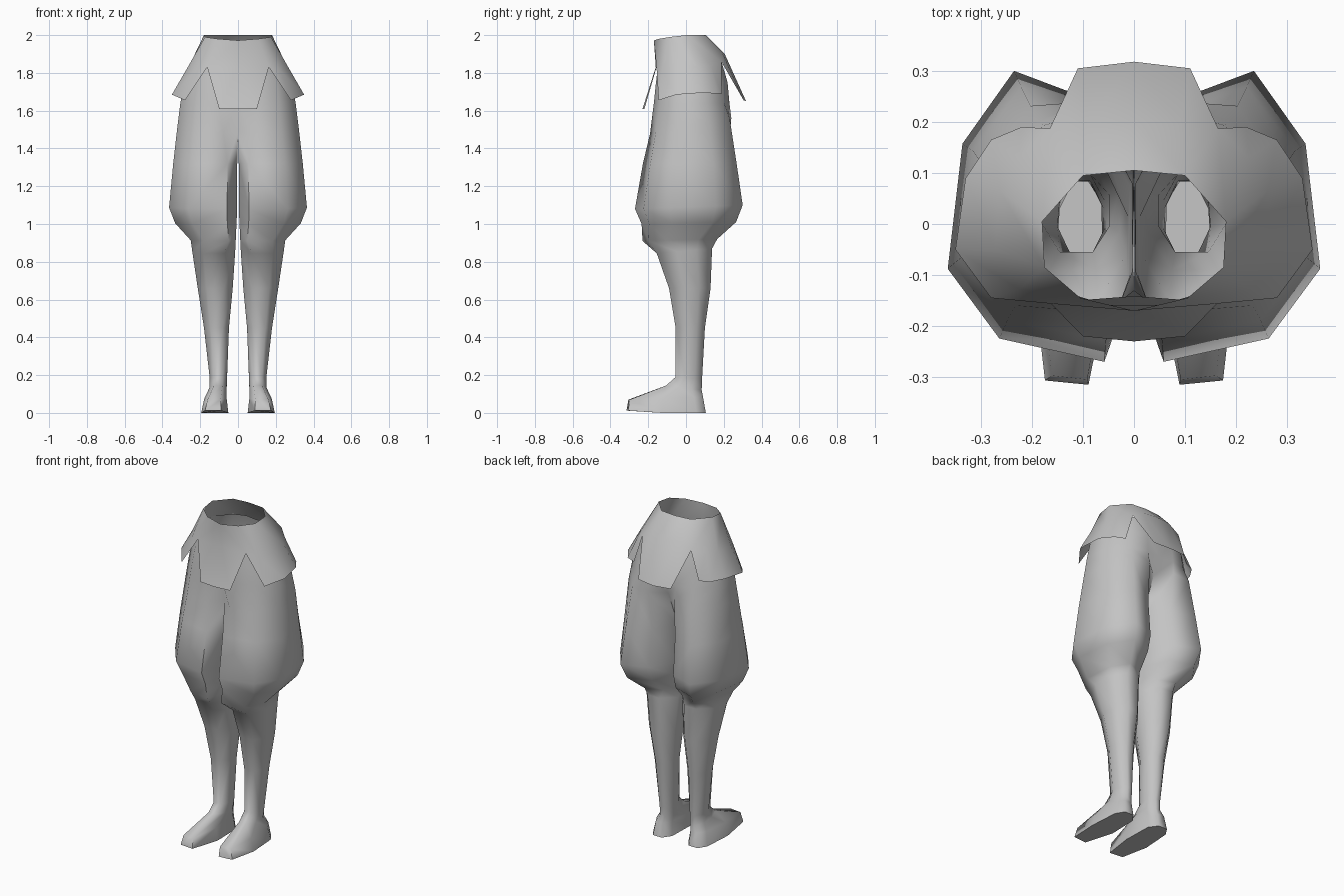
import bpy, bmesh, math

if "Cube" in bpy.data.objects:
    bpy.data.objects.remove(bpy.data.objects["Cube"], do_unlink=True)

grey = bpy.data.materials.new("plain grey")
grey.use_nodes = True
grey.diffuse_color = (0.55, 0.55, 0.55, 1)
grey.node_tree.nodes["Principled BSDF"].inputs["Base Color"].default_value = (0.55, 0.55, 0.55, 1)


def finish(bm, name, angle):
    """Turn the half mesh into a mirrored, smooth shaded object."""
    bmesh.ops.recalc_face_normals(bm, faces=bm.faces)
    mesh = bpy.data.meshes.new(name)
    bm.to_mesh(mesh)
    bm.free()
    mesh.materials.append(grey)
    obj = bpy.data.objects.new(name, mesh)
    bpy.context.collection.objects.link(obj)
    bpy.ops.object.select_all(action="DESELECT")
    obj.select_set(True)
    bpy.context.view_layer.objects.active = obj
    mirror = obj.modifiers.new("Mirror", "MIRROR")
    mirror.merge_threshold = 0.001
    bpy.ops.object.modifier_apply(modifier="Mirror")
    bpy.ops.object.shade_smooth_by_angle(angle=math.radians(angle))
    return obj


# Cross-sections as fractions of a ring's bounding box (x from inside, y from front)
PELVIS = [(0, 0.02), (0.36, 0), (0.72, 0.08), (1, 0.32), (0.95, 0.70), (0.62, 0.93), (0.3, 1), (0, 0.97)]
CROTCH = [(0, 0.14), (0.24, 0), (0.72, 0.07), (1, 0.32), (0.94, 0.73), (0.63, 0.98), (0.27, 1), (0, 0.84)]
LEG = [(0, 0.27), (0.15, 0), (0.72, 0.08), (1, 0.32), (0.92, 0.75), (0.64, 1), (0.22, 0.9), (0, 0.62)]
CALF = [(0, 0.33), (0.25, 0), (0.74, 0), (1, 0.36), (0.95, 0.72), (0.66, 1), (0.3, 1), (0, 0.72)]
FOOT = [(0.02, 0.45), (0.28, 0), (0.86, 0.02), (1, 0.45), (0.92, 0.88), (0.7, 1), (0.3, 1), (0.05, 0.88)]


def ring(bm, shape, x0, x1, y0, y1, z_front, z_back):
    return [bm.verts.new((x0 + u * (x1 - x0), y0 + v * (y1 - y0),
                          z_front + v * (z_back - z_front))) for u, v in shape]


def loft(bm, rings, open_until=0):
    """Bridge rings; the inner face is left out for the first open_until steps."""
    for k, (a, b) in enumerate(zip(rings, rings[1:])):
        for i in range(8):
            if i == 7 and k < open_until:
                continue
            j = (i + 1) % 8
            bm.faces.new((a[i], a[j], b[j], b[i]))


# Breeches: pelvis that splits into two full legs, open at the waist
bm = bmesh.new()
rows = [
    (PELVIS, 0, 0.245, -0.148, 0.185, 1.84, 1.87),
    (PELVIS, 0, 0.285, -0.160, 0.220, 1.74, 1.75),
    (PELVIS, 0, 0.305, -0.170, 0.230, 1.64, 1.64),
    (CROTCH, 0, 0.322, -0.190, 0.240, 1.48, 1.56),
    (LEG, 0.004, 0.343, -0.228, 0.268, 1.32, 1.32),
    (LEG, 0.004, 0.365, -0.270, 0.300, 1.08, 1.10),
    (LEG, 0.008, 0.332, -0.235, 0.265, 1.00, 1.01),
    (LEG, 0.012, 0.250, -0.230, 0.165, 0.91, 0.92),
    # Calves
    (CALF, 0.015, 0.242, -0.155, 0.138, 0.845, 0.87),
    (CALF, 0.028, 0.213, -0.090, 0.130, 0.66, 0.66),
    (CALF, 0.048, 0.180, -0.055, 0.100, 0.45, 0.45),
    (CALF, 0.058, 0.150, -0.055, 0.085, 0.19, 0.18),
    # Feet
    (CALF, 0.060, 0.150, -0.105, 0.083, 0.145, 0.12),
    (FOOT, 0.058, 0.178, -0.305, 0.090, 0.07, 0.085),
    (FOOT, 0.048, 0.195, -0.315, 0.105, 0.008, 0.0),
]
rings = [ring(bm, *r) for r in rows]
loft(bm, rings, open_until=3)
bm.faces.new(rings[-1])
for v in rings[-1]:
    v.co.z = 0.012 if v.co.y < -0.3 else 0.0
finish(bm, "breeches_and_legs", 75)

# Flared hip skirt with front, side and back flaps
bm = bmesh.new()
w = [bm.verts.new(p) for p in [
    (0, -0.17, 1.972), (0.105, -0.145, 1.98), (0.175, -0.085, 1.99),
    (0.18, 0.005, 2), (0.1, 0.095, 2), (0, 0.105, 2)]]
m = [bm.verts.new(p) for p in [
    (0, -0.16, 1.83), (0.163, -0.156, 1.83), (0.225, -0.128, 1.81),
    (0.272, -0.05, 1.82), (0.262, 0.065, 1.83), (0.225, 0.13, 1.84),
    (0.165, 0.187, 1.86), (0.09, 0.195, 1.90), (0, 0.205, 1.90)]]
b = [bm.verts.new(p) for p in [
    (0, -0.23, 1.61), (0.1, -0.22, 1.61), (0.28, -0.145, 1.655),
    (0.35, -0.05, 1.685), (0.33, 0.09, 1.695), (0.28, 0.165, 1.69),
    (0.22, 0.19, 1.69), (0.11, 0.305, 1.655), (0, 0.318, 1.65)]]
waistband = [(w[0], w[1], m[1], m[0]), (w[1], w[2], m[2], m[1]), (w[2], m[3], m[2]),
             (w[2], w[3], m[4], m[3]), (w[3], m[5], m[4]), (w[3], w[4], m[6], m[5]),
             (w[4], m[7], m[6]), (w[4], w[5], m[8], m[7])]
flaps = [(m[0], m[1], b[1], b[0]), (m[1], m[2], b[2]), (m[6], m[7], b[7]),
         (m[7], m[8], b[8], b[7])]
flaps += [(m[i], m[i + 1], b[i + 1], b[i]) for i in range(2, 6)]
for f in waistband + flaps:
    bm.faces.new(f)
finish(bm, "hip_skirt", 60)
